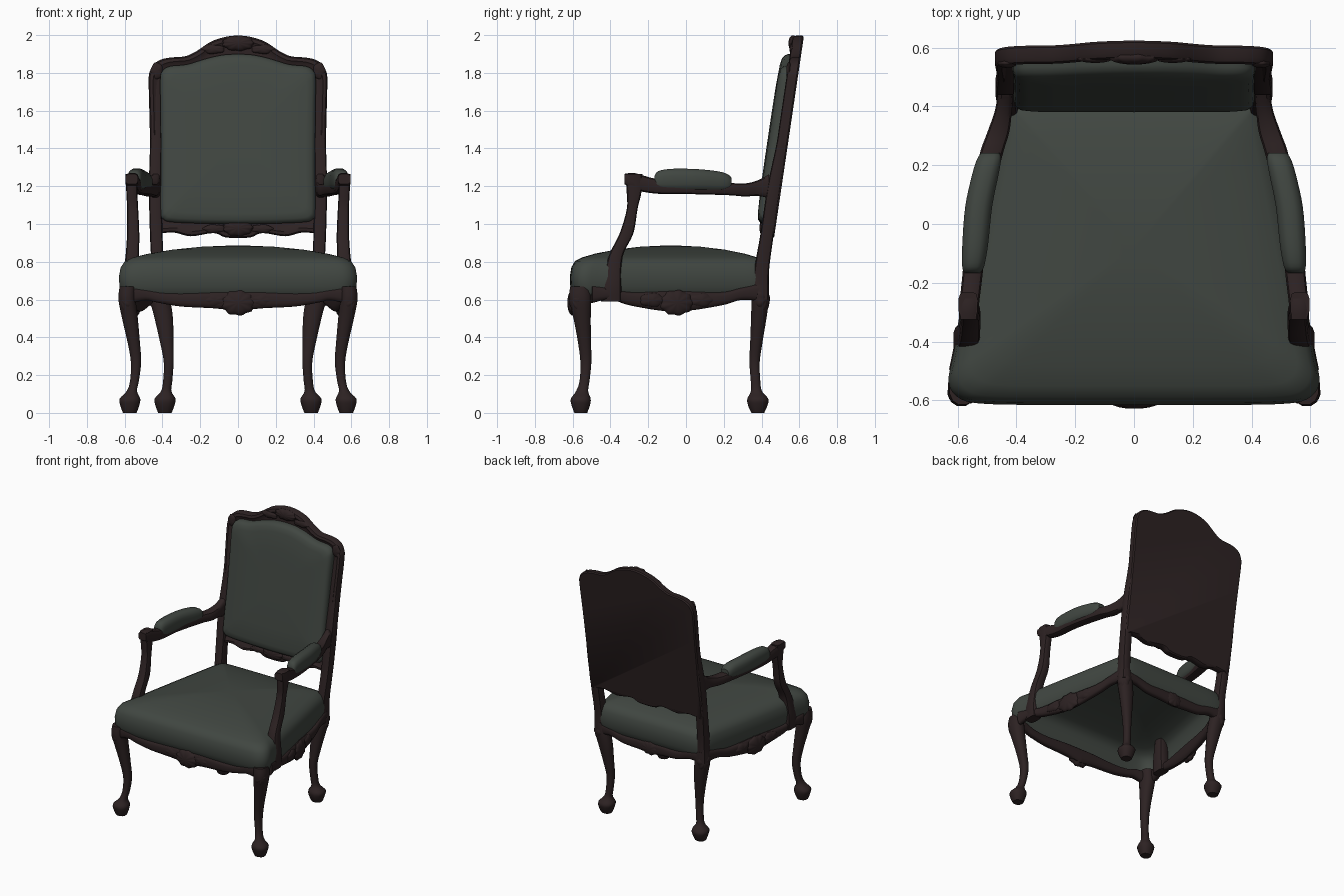
import bpy, bmesh, math
from mathutils import Vector as V, Matrix


def material(name, rgb):
    m = bpy.data.materials.new(name)
    m.diffuse_color = (*rgb, 1)
    return m


WOOD = material("dark wood", (0.026, 0.016, 0.0165))
GREEN = material("grey green fabric", (0.052, 0.062, 0.053))
X, Y, Z = V((1, 0, 0)), V((0, 1, 0)), V((0, 0, 1))


def spline(pts, n=4):
    """Catmull-Rom interpolation of tuples of any length."""
    p = [pts[0]] + list(pts) + [pts[-1]]
    out = []
    for i in range(1, len(p) - 2):
        for k in range(n):
            t = k / n
            out.append([0.5 * (2*b + (c-a)*t + (2*a-5*b+4*c-d)*t*t + (3*b-a-3*c+d)*t**3)
                        for a, b, c, d in zip(p[i-1], p[i], p[i+1], p[i+2])])
    return out + [list(pts[-1])]


def outline(half, n=4):
    """Closed loop from a right half that runs centre to centre."""
    h = spline(half, n)
    return h + [[-a, b] for a, b in h[-2:0:-1]]


def finish(name, bm, mat, mirror, angle=40):
    bmesh.ops.recalc_face_normals(bm, faces=bm.faces)
    me = bpy.data.meshes.new(name)
    bm.to_mesh(me)
    bm.free()
    ob = bpy.data.objects.new(name, me)
    bpy.context.collection.objects.link(ob)
    me.materials.append(mat)
    bpy.ops.object.select_all(action='DESELECT')
    bpy.context.view_layer.objects.active = ob
    ob.select_set(True)
    bpy.ops.object.shade_smooth_by_angle(angle=math.radians(angle))
    if mirror:
        ob.modifiers.new("mirror", 'MIRROR').use_mirror_merge = False
    return ob


def skin(name, rings, mat, mirror=False, angle=40, base=True):
    """Join equal-length point rings and cap the ends."""
    bm = bmesh.new()
    vs = [[bm.verts.new(p) for p in r] for r in rings]
    n = len(vs[0])
    for a, b in zip(vs, vs[1:]):
        for i in range(n):
            j = (i + 1) % n
            bm.faces.new((a[i], a[j], b[j], b[i]))
    if base:
        bm.faces.new(vs[0])
    bm.faces.new(vs[-1])
    return finish(name, bm, mat, mirror, angle)


def loft(name, pts, u, v, mat=WOOD, mirror=True, sides=12, power=0.7):
    """Sweep a soft rectangle along (x, y, z, half_u, half_v) stations."""
    def c(a, f):
        w = f(a)
        return math.copysign(abs(w) ** power, w)
    ang = [2 * math.pi * (i + 0.5) / sides for i in range(sides)]
    rings = [[V(p[:3]) + u * p[3] * c(a, math.cos) + v * p[4] * c(a, math.sin) for a in ang]
             for p in spline(pts)]
    return skin(name, rings, mat, mirror)


def shell(name, loc, rx, ry, rz, yaw=0, mirror=False, ribs=9):
    """Fluted carved ornament facing -y before yaw."""
    bm = bmesh.new()
    bmesh.ops.create_uvsphere(bm, u_segments=36, v_segments=10, radius=1)
    for w in bm.verts:
        r = math.hypot(w.co.x, w.co.y)
        k = 1 + 0.06 * math.cos(ribs * math.atan2(w.co.y, w.co.x)) * r
        w.co = V((w.co.x * k * rx, -w.co.z * k * ry, w.co.y * k * rz))
    bm.transform(Matrix.Translation(loc) @ Matrix.Rotation(math.radians(yaw), 4, 'Z'))
    return finish(name, bm, WOOD, mirror)


# Seat cushion: stacked rings of a rounded trapezoid, open underneath
seat = outline([(0, -.615), (.3, -.615), (.5, -.612), (.59, -.595), (.63, -.54), (.612, -.43),
                (.55, -.1), (.48, .25), (.445, .4), (.4, .435), (.2, .44), (0, .44)])
levels = [(.955, .62), (.975, .635), (.995, .67), (1, .72), (.985, .77), (.95, .803),
          (.88, .823), (.75, .843), (.55, .864), (.3, .88), (.1, .885)]
skin("seat", [[(x * s, -.08 + (y + .08) * s, z) for x, y in seat] for s, z in levels],
     GREEN, angle=60, base=False)

# Scalloped aprons
loft("front_apron", [(0, -.585, .59, .027, .055), (.12, -.585, .598, .027, .046), (.3, -.585, .598, .025, .036),
                     (.42, -.583, .612, .025, .03), (.49, -.58, .63, .025, .035),
                     (.58, -.575, .625, .03, .05)], Y, Z)
loft("side_apron", [(.605, -.5, .63, .025, .05), (.585, -.4, .63, .025, .03), (.565, -.29, .603, .025, .036),
                    (.525, -.06, .59, .025, .055), (.48, .18, .603, .025, .036), (.455, .29, .63, .025, .033),
                    (.435, .4, .64, .025, .05)], V((.98, .19, 0)), Z)
loft("rear_apron", [(0, .41, .595, .025, .045), (.1, .41, .60, .025, .04), (.22, .41, .602, .025, .034),
                    (.33, .41, .63, .025, .033), (.42, .41, .63, .025, .05)], Y, Z)

# Cabriole legs
loft("front_leg", [(.583, -.56, .67, .045, .055), (.587, -.56, .6, .047, .06), (.572, -.55, .5, .043, .047),
                   (.553, -.538, .38, .034, .036), (.54, -.53, .27, .028, .03), (.548, -.537, .17, .024, .027),
                   (.562, -.55, .115, .028, .033), (.572, -.557, .075, .056, .054),
                   (.573, -.557, .04, .052, .05), (.573, -.557, 0, .037, .035)], X, Y, power=.85)
loft("back_leg", [(.42, .395, .68, .04, .045), (.412, .393, .6, .054, .047), (.393, .385, .5, .05, .042),
                  (.378, .373, .38, .037, .034), (.367, .363, .27, .027, .028), (.372, .368, .17, .025, .026),
                  (.38, .373, .115, .028, .03), (.386, .38, .075, .057, .057),
                  (.387, .38, .04, .052, .053), (.387, .38, 0, .037, .035)], X, Y, power=.85)

# Leaning back: z sets the depth of its rear face
rear = lambda z: .44 + .148 * (z - .75)


def lean(loop, cz, stack):
    return [[(x * s, rear(cz + (z - cz) * s) - d, cz + (z - cz) * s) for x, z in loop] for s, d in stack]


frame = outline([(0, .925), (.07, .93), (.13, .952), (.25, .935), (.34, .955), (.42, .95), (.46, .96),
                 (.463, 1.2), (.467, 1.5), (.473, 1.75), (.466, 1.81), (.442, 1.85), (.40, 1.873),
                 (.35, 1.882), (.28, 1.888), (.22, 1.915), (.14, 1.967), (.06, 1.992), (0, 1.998)])
skin("back_frame", lean(frame, 1.45, [(.985, 0), (1, .008), (1, .04), (.985, .056), (.95, .06),
                                      (.92, .05), (.88, .045)]), WOOD)
pad = outline([(0, 1.0), (.2, 1.003), (.35, 1.01), (.395, 1.025), (.41, 1.07), (.408, 1.3), (.41, 1.6),
               (.412, 1.76), (.4, 1.81), (.36, 1.835), (.27, 1.845), (.17, 1.875), (.08, 1.895), (0, 1.9)])
skin("back_cushion", lean(pad, 1.45, [(1, .04), (1, .068), (.985, .086), (.95, .098), (.88, .105),
                                      (.6, .11), (.2, .111)]), GREEN, angle=60)
loft("back_post", [(.425, .397, .6, .037, .042), (.425, .4, .75, .033, .04), (.433, .43, .95, .034, .036),
                   (.438, .467, 1.2, .034, .036), (.435, .512, 1.45, .031, .028),
                   (.437, .565, 1.77, .03, .022)], X, Y, power=.5)

# Arm supports, arms and padded rests
loft("arm_support", [(.572, -.395, .59, .036, .055), (.572, -.393, .68, .042, .052), (.56, -.372, .83, .036, .038),
                     (.555, -.315, .95, .033, .037), (.558, -.285, 1.08, .03, .029),
                     (.562, -.275, 1.17, .03, .04), (.564, -.275, 1.265, .033, .045)], X, Y, power=.55)
loft("arm_rail", [(.563, -.325, 1.238, .033, .028), (.56, -.27, 1.225, .034, .045),
                  (.548, -.16, 1.2, .035, .04), (.535, 0, 1.19, .036, .032), (.49, .22, 1.185, .04, .033),
                  (.462, .31, 1.18, .038, .035), (.445, .38, 1.19, .03, .042),
                  (.437, .44, 1.2, .027, .065)], X, Z, power=.55)
loft("arm_pad", [(.55, -.167, 1.225, .026, .03), (.547, -.145, 1.23, .038, .052),
                 (.54, -.07, 1.233, .045, .061), (.528, .06, 1.232, .047, .06),
                 (.505, .17, 1.225, .046, .055), (.493, .22, 1.22, .042, .045),
                 (.488, .242, 1.215, .032, .03)], X, Z, GREEN, power=.75)

# Carved shells with flanking leaves
shell("front_shell", (0, -.598, .583), .09, .03, .066)
shell("front_leaf", (.12, -.594, .597), .075, .022, .038, mirror=True, ribs=5)
shell("side_shell", (.54, -.05, .583), .09, .026, .066, 101, True)
for k in (-.13, .13):
    shell("side_leaf", (.538 - k * .19, -.05 + k, .597), .07, .02, .037, 101, True, 5)
shell("rear_shell", (0, .422, .595), .07, .02, .05, 180)
shell("front_knee_shell", (.59, -.575, .6), .043, .042, .072, 45, True, 7)
shell("back_knee_shell", (.43, .405, .605), .045, .032, .07, 135, True, 7)
shell("crest_shell", (0, rear(1.955) - .052, 1.957), .085, .024, .04)
shell("crest_leaf", (.13, rear(1.925) - .052, 1.925), .06, .014, .024, mirror=True, ribs=5)
shell("corner_leaf", (.43, rear(1.81) - .052, 1.81), .032, .014, .045, mirror=True, ribs=5)
shell("lower_rail_shell", (0, rear(.98) - .06, .98), .08, .025, .045)
shell("lower_rail_leaf", (.125, rear(.975) - .056, .975), .06, .014, .022, mirror=True, ribs=5)
